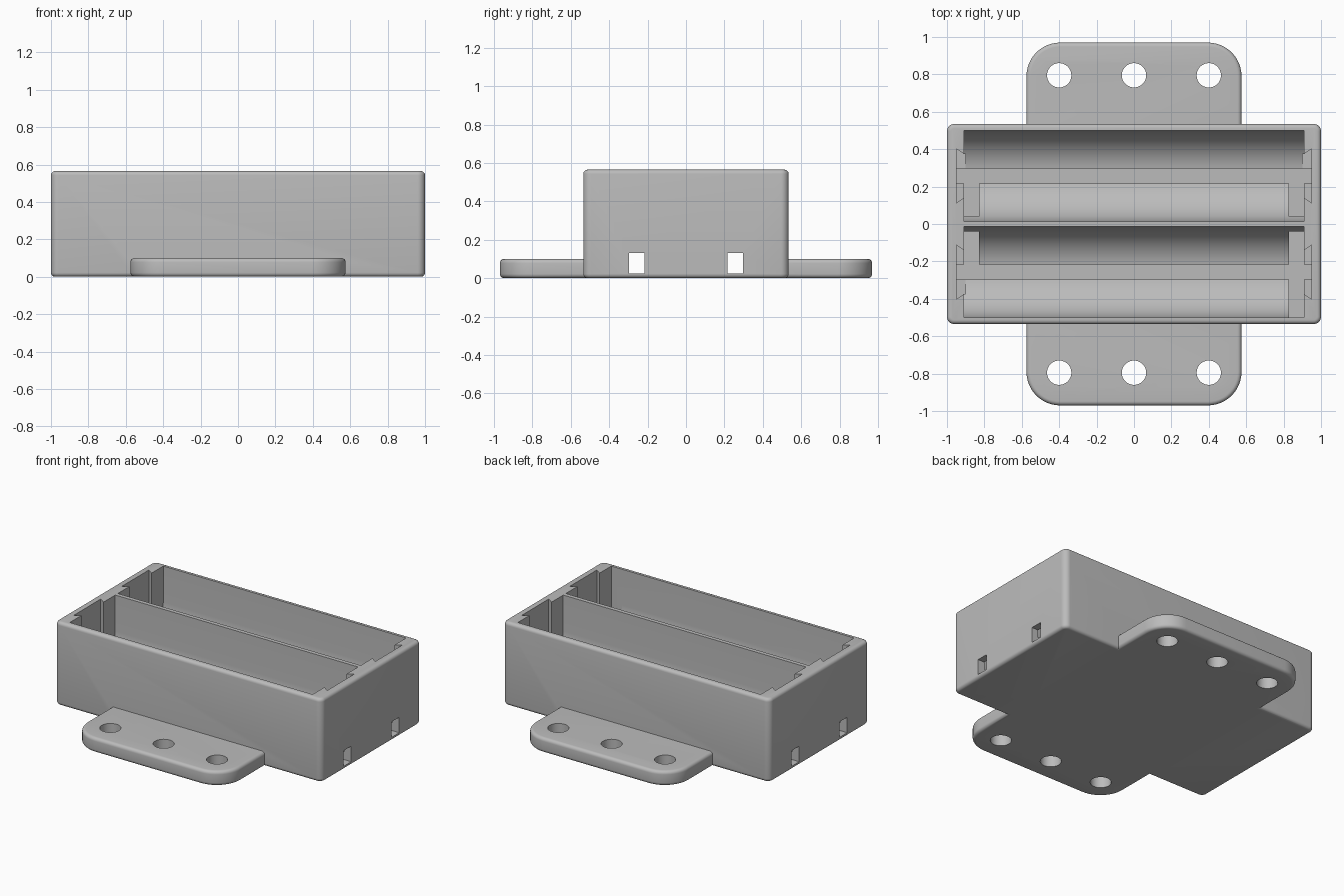
import bpy, bmesh, math
from mathutils import Matrix, Vector

if "Cube" in bpy.data.objects:
    bpy.data.objects.remove(bpy.data.objects["Cube"])

HEIGHT = 0.565
BAY_Y, BAY_R, BAY_END = 0.257, 0.243, 0.91
AXIS_Z = HEIGHT - BAY_R
FLOOR = 0.025

grey = bpy.data.materials.new("grey_plastic")
grey.use_nodes = True
grey.diffuse_color = (0.5, 0.5, 0.5, 1)
grey.node_tree.nodes["Principled BSDF"].inputs["Base Color"].default_value = (0.5, 0.5, 0.5, 1)


def finish(name, bm):
    bmesh.ops.recalc_face_normals(bm, faces=bm.faces)
    mesh = bpy.data.meshes.new(name)
    bm.to_mesh(mesh)
    bm.free()
    mesh.materials.append(grey)
    obj = bpy.data.objects.new(name, mesh)
    bpy.context.collection.objects.link(obj)
    return obj


def prism(name, points, depth):
    """Extrude a closed outline of 3D points along the depth vector."""
    bm = bmesh.new()
    face = bm.faces.new([bm.verts.new(p) for p in points])
    grown = bmesh.ops.extrude_face_region(bm, geom=[face])["geom"]
    bmesh.ops.translate(bm, verts=[v for v in grown if isinstance(v, bmesh.types.BMVert)],
                        vec=Vector(depth))
    return finish(name, bm)


def box(name, x, y, z):
    corners = [(x[0], y[0], z[0]), (x[1], y[0], z[0]), (x[1], y[1], z[0]), (x[0], y[1], z[0])]
    return prism(name, corners, (0, 0, z[1] - z[0]))


def rounded_slab(name, half_x, half_y, height, corner, edge):
    """Slab with rounded plan corners and softened rims."""
    points = []
    for i, (sx, sy) in enumerate([(1, 1), (-1, 1), (-1, -1), (1, -1)]):
        for k in range(13):
            a = math.radians(90 * i + 7.5 * k)
            points.append((sx * (half_x - corner) + corner * math.cos(a),
                           sy * (half_y - corner) + corner * math.sin(a), 0))
    slab = prism(name, points, (0, 0, height))
    bm = bmesh.new()
    bm.from_mesh(slab.data)
    rims = [e for e in bm.edges if abs(e.verts[0].co.z - e.verts[1].co.z) < 1e-5]
    bmesh.ops.bevel(bm, geom=rims, offset=edge, segments=5, profile=0.5, affect='EDGES')
    bm.to_mesh(slab.data)
    bm.free()
    return slab


def combine(target, tool, operation):
    mod = target.modifiers.new(operation.lower(), 'BOOLEAN')
    mod.operation, mod.solver, mod.object = operation, 'EXACT', tool
    bpy.context.view_layer.update()
    graph = bpy.context.evaluated_depsgraph_get()
    mesh = bpy.data.meshes.new_from_object(target.evaluated_get(graph))
    target.modifiers.clear()
    target.data = mesh
    bpy.data.objects.remove(tool)


# Case and mounting flange
holder = rounded_slab("battery_holder", 1.0, 0.535, HEIGHT, 0.04, 0.022)
combine(holder, rounded_slab("mounting_flange", 0.575, 0.97, 0.1, 0.18, 0.022), 'UNION')

# Screw holes
for y in (-0.795, 0.795):
    for x in (-0.4, 0, 0.4):
        bm = bmesh.new()
        bmesh.ops.create_cone(bm, cap_ends=True, segments=48, radius1=0.065, radius2=0.065,
                              depth=0.5, matrix=Matrix.Translation((x, y, 0)))
        combine(holder, finish("screw_hole", bm), 'DIFFERENCE')

for side in (-1, 1):
    y = side * BAY_Y
    # Round-bottomed cell bay, open at the top
    arc = [math.pi * (1 + k / 40) for k in range(41)]
    profile = [(-BAY_END, y + BAY_R * math.cos(a), AXIS_Z + BAY_R * math.sin(a)) for a in arc]
    profile += [(-BAY_END, y + BAY_R, 0.8), (-BAY_END, y - BAY_R, 0.8)]
    combine(holder, prism("cell_bay", profile, (2 * BAY_END, 0, 0)), 'DIFFERENCE')

    # Wire groove that runs out through both end walls
    combine(holder, box("wire_groove", (-1.1, 1.1), (y - 0.04, y + 0.04), (FLOOR, 0.13)),
            'DIFFERENCE')

    # Dovetail slots for the contact plates
    for end in (-1, 1):
        slot = [(end * 0.95, y - 0.145, 0.08), (end * 0.95, y + 0.145, 0.08),
                (end * 0.91, y + 0.118, 0.08), (end * 0.90, y + 0.118, 0.08),
                (end * 0.90, y - 0.118, 0.08), (end * 0.91, y - 0.118, 0.08)]
        combine(holder, prism("contact_slot", slot, (0, 0, 0.7)), 'DIFFERENCE')

# Cross channels that link the two grooves under the divider
for x in ((-0.91, -0.83), (0.83, 0.91)):
    combine(holder, box("cross_channel", x, (-BAY_Y, BAY_Y), (FLOOR, 0.21)), 'DIFFERENCE')
combine(holder, box("outer_channel", (0.83, 0.91), (-0.5, -BAY_Y), (FLOOR, AXIS_Z)), 'DIFFERENCE')

# Smooth shading with crisp edges
bpy.ops.object.select_all(action='DESELECT')
holder.select_set(True)
bpy.context.view_layer.objects.active = holder
bpy.ops.object.shade_smooth_by_angle(angle=math.radians(30))
